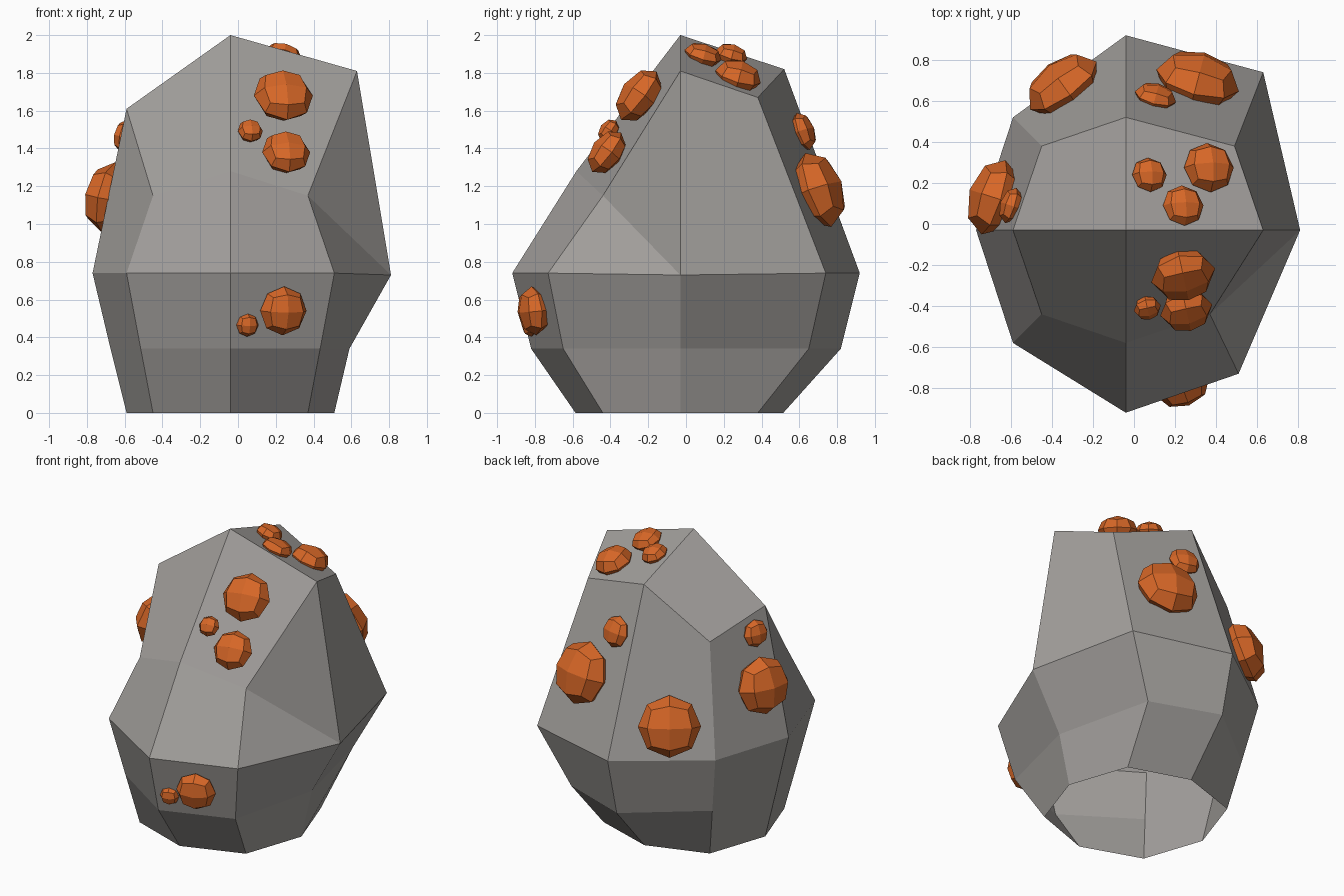
import bpy, bmesh
from mathutils import Vector, Matrix

if "Cube" in bpy.data.objects:
    bpy.data.objects.remove(bpy.data.objects["Cube"])


def material(name, rgb):
    m = bpy.data.materials.new(name)
    m.diffuse_color = (*rgb, 1)
    m.use_nodes = True
    m.node_tree.nodes["Principled BSDF"].inputs["Base Color"].default_value = m.diffuse_color
    return m


stone = material("grey stone", (0.36, 0.345, 0.33))
ore = material("orange ore", (0.68, 0.135, 0.02))


def finish(bm, name, mat):
    bmesh.ops.recalc_face_normals(bm, faces=bm.faces)
    me = bpy.data.meshes.new(name)
    bm.to_mesh(me)
    bm.free()
    me.materials.append(mat)
    ob = bpy.data.objects.new(name, me)
    bpy.context.collection.objects.link(ob)
    return ob


# Boulder: four eight-sided rings (front, then counter-clockwise) and a peak, open underneath
rings = [
    [(-.04, -.585, 0), (.37, -.44, 0), (.51, -.03, 0), (.37, .38, 0),
     (-.04, .515, 0), (-.45, .38, 0), (-.59, -.03, 0), (-.45, -.44, 0)],
    [(-.04, -.82, .34), (.435, -.65, .34), (.59, -.03, .34), (.43, .65, .34),
     (-.04, .82, .34), (-.515, .445, .34), (-.675, -.03, .34), (-.515, -.505, .34)],
    [(-.04, -.92, .74), (.51, -.73, .74), (.81, -.03, .73), (.63, .74, .74),
     (-.04, .92, .74), (-.59, .52, .74), (-.77, -.03, .74), (-.59, -.58, .74)],
    [(-.04, -.58, 1.28), (.37, -.44, 1.15), (.63, -.03, 1.81), (.49, .38, 1.67),
     (-.04, .52, 1.82), (-.45, .38, 1.475), (-.59, -.03, 1.61), (-.45, -.44, 1.15)],
]
bm = bmesh.new()
loops = [[bm.verts.new(p) for p in ring] for ring in rings]
for k, (low, high) in enumerate(zip(loops, loops[1:])):
    for i in range(8):
        j = (i + 1) % 8
        if k == 2 and i == 1:        # strongly folded face on the right
            bm.faces.new((low[i], low[j], high[i]))
            bm.faces.new((low[j], high[j], high[i]))
        else:
            bm.faces.new((low[i], low[j], high[j], high[i]))
peak = bm.verts.new((-.04, -.03, 2))
top = loops[3]
for i in (0, 2, 4, 6):               # four crown faces
    bm.faces.new((peak, top[i], top[i + 1], top[(i + 2) % 8]))
finish(bm, "boulder", stone)


# Ore nugget: rounded subdivided cube, flattened along the rock's normal
def nugget(name, centre, normal, radius, depth):
    bm = bmesh.new()
    bmesh.ops.create_cube(bm, size=2)
    bmesh.ops.subdivide_edges(bm, edges=bm.edges[:], cuts=1, use_grid_fill=True)
    n = Vector(normal).normalized()
    up = Vector((0, 1, 0)) if n.z > 0.85 else Vector((0, 0, 1))
    x = up.cross(n).normalized()
    y = n.cross(x)
    rot = Matrix((x, y, n)).transposed()
    for v in bm.verts:
        p = v.co.normalized()
        v.co = Vector(centre) + rot @ Vector((p.x * radius, p.y * radius, p.z * depth))
    finish(bm, name, ore)


clusters = {
    "front_upper": ((.17, -.78, .6), [((.24, -.25, 1.68), .16, .10),
                                      ((.255, -.42, 1.38), .13, .085),
                                      ((.065, -.41, 1.493), .068, .05)]),
    "front_lower": ((.32, -.92, -.1), [((.24, -.805, .54), .13, .085),
                                       ((.05, -.825, .465), .062, .045)]),
    "crown": ((.26, .3, 1), [((.365, .275, 1.78), .125, .09),
                             ((.075, .24, 1.895), .087, .06),
                             ((.24, .09, 1.895), .102, .06)]),
    "back_right": ((.24, .91, .34), [((.31, .70, 1.18), .208, .135),
                                     ((.105, .62, 1.49), .104, .062)]),
    "back_left": ((-.56, .78, .29), [((-.345, .675, .97), .2, .125)]),
    "left": ((-.93, .3, .19), [((-.685, .13, 1.14), .19, .125),
                               ((-.6, .09, 1.465), .09, .055)]),
}
for side, (normal, items) in clusters.items():
    for i, (centre, radius, depth) in enumerate(items):
        nugget(f"ore_{side}_{i + 1}", centre, normal, radius, depth)
